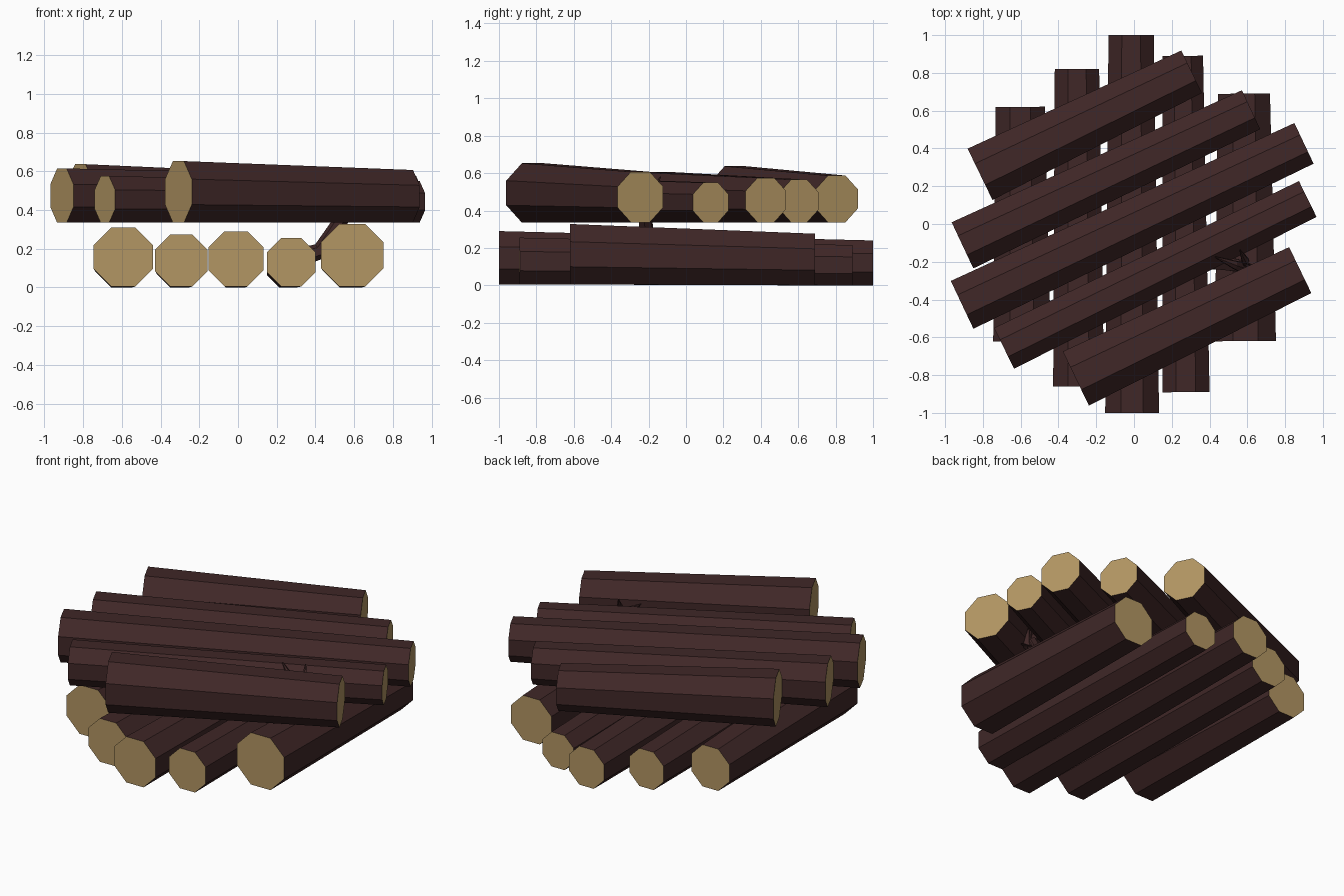
import bpy, bmesh, math
from mathutils import Vector

if "Cube" in bpy.data.objects:
    bpy.data.objects.remove(bpy.data.objects["Cube"], do_unlink=True)


def material(name, rgb):
    m = bpy.data.materials.new(name)
    m.use_nodes = True
    m.diffuse_color = (*rgb, 1)
    m.node_tree.nodes["Principled BSDF"].inputs["Base Color"].default_value = (*rgb, 1)
    return m


BARK = material("dark bark", (0.050, 0.020, 0.020))
WOOD = material("cut wood", (0.45, 0.305, 0.125))


def finish(bm, name):
    bmesh.ops.recalc_face_normals(bm, faces=bm.faces)
    mesh = bpy.data.meshes.new(name)
    bm.to_mesh(mesh)
    bm.free()
    mesh.materials.append(BARK)
    mesh.materials.append(WOOD)
    bpy.context.collection.objects.link(bpy.data.objects.new(name, mesh))


def ring(bm, centre, axis, radius, sides):
    """Ring of vertices square to the axis."""
    axis = axis.normalized()
    ref = Vector((0, 0, 1)) if abs(axis.z) < 0.9 else Vector((0, 1, 0))
    side = axis.cross(ref).normalized()
    up = side.cross(axis)
    turn = [2 * math.pi * (k + 0.5) / sides for k in range(sides)]
    return [bm.verts.new(centre + radius * (side * math.cos(a) + up * math.sin(a))) for a in turn]


def bridge(bm, a, b):
    for i in range(len(a)):
        j = (i + 1) % len(a)
        bm.faces.new((a[i], a[j], b[j], b[i]))


def log(name, start, end, width0, width1, floor0, floor1):
    """Tapered eight-sided log resting on a floor, with pale cut ends."""
    a = Vector((*start, floor0 + width0 / 2))
    b = Vector((*end, floor1 + width1 / 2))
    flat = Vector((b.x - a.x, b.y - a.y, 0))
    bm = bmesh.new()
    k = 2 * math.cos(math.pi / 8)
    r0 = ring(bm, a, flat, width0 / k, 8)
    r1 = ring(bm, b, flat, width1 / k, 8)
    bridge(bm, r0, r1)
    for loop, rim in ((r0, 0.013), (r1, 0.004)):
        cap = bm.faces.new(loop)
        bmesh.ops.inset_region(bm, faces=[cap], thickness=rim, use_even_offset=True)
        cap.material_index = 1
    finish(bm, name)


def twig(name, points, radii):
    """Bent tapering branch."""
    pts = [Vector(p) for p in points]
    bm = bmesh.new()
    rings = []
    for i, (p, r) in enumerate(zip(pts, radii)):
        axis = pts[min(i + 1, len(pts) - 1)] - pts[max(i - 1, 0)]
        rings.append(ring(bm, p, axis, r, 6))
    for a, b in zip(rings, rings[1:]):
        bridge(bm, a, b)
    bm.faces.new(rings[0])
    bm.faces.new(rings[-1])
    finish(bm, name)


# Lower layer: front centre, back centre, front width, back width
lower = [
    ((-0.593, -0.62), (-0.602, 0.62), 0.305, 0.26),
    ((-0.293, -0.86), (-0.302, 0.82), 0.27, 0.235),
    ((-0.01, -1.0), (-0.015, 1.0), 0.285, 0.24),
    ((0.275, -0.89), (0.258, 0.89), 0.25, 0.215),
    ((0.59, -0.62), (0.582, 0.69), 0.323, 0.276),
]
for n, (s, e, w0, w1) in enumerate(lower, 1):
    log(f"lower_log_{n}", s, e, w0, w1, 0.005, 0.0)

# Upper layer: left centre, right centre, left width, right width
upper = [
    ((-0.815, 0.263), (0.305, 0.806), 0.302, 0.25),
    ((-0.908, -0.113), (0.62, 0.605), 0.27, 0.228),
    ((-0.91, -0.428), (0.90, 0.427), 0.28, 0.238),
    ((-0.688, -0.658), (0.92, 0.132), 0.24, 0.212),
    ((-0.308, -0.818), (0.88, -0.244), 0.318, 0.27),
]
for n, (s, e, w0, w1) in enumerate(upper, 1):
    log(f"upper_log_{n}", s, e, w0, w1, 0.335, 0.337)

# Forked side branch growing out of a lower log
twig("side_branch", [(0.30, -0.2, 0.15), (0.43, -0.2, 0.19), (0.58, -0.225, 0.42)],
     [0.05, 0.045, 0.035])
twig("left_twig", [(0.59, -0.235, 0.38), (0.53, -0.215, 0.49), (0.43, -0.175, 0.57)],
     [0.035, 0.024, 0.003])
twig("right_twig", [(0.60, -0.235, 0.38), (0.59, -0.195, 0.49), (0.56, -0.135, 0.58)],
     [0.035, 0.022, 0.003])
